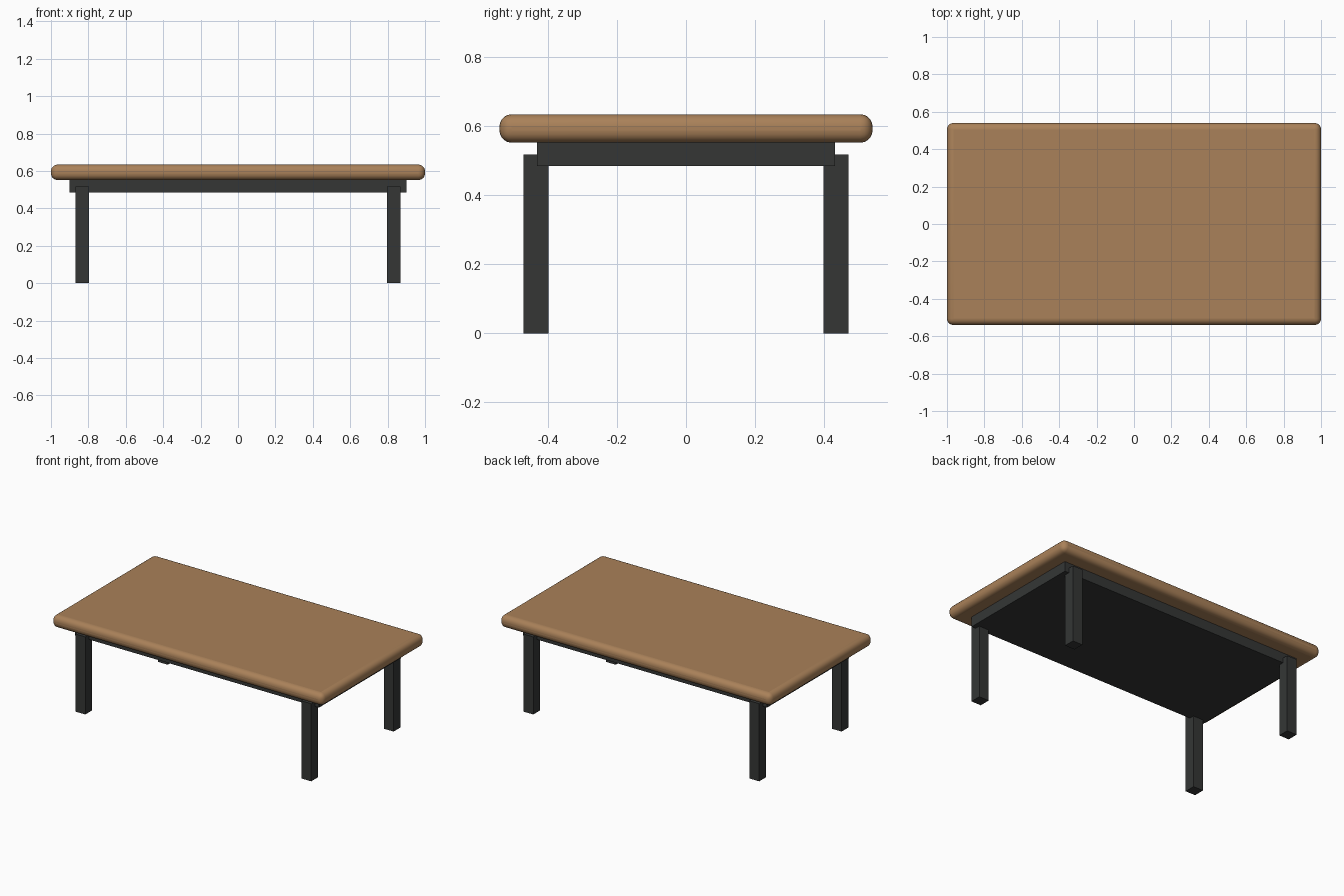
import bpy

if "Cube" in bpy.data.objects:
    bpy.data.objects.remove(bpy.data.objects["Cube"])


def material(name, color):
    mat = bpy.data.materials.new(name)
    mat.diffuse_color = color
    mat.use_nodes = True
    mat.node_tree.nodes["Principled BSDF"].inputs["Base Color"].default_value = mat.diffuse_color
    return mat


wood = material("wood", (0.40, 0.22, 0.10, 1))
dark = material("dark_metal", (0.035, 0.037, 0.036, 1))


def box(name, center, size, mat):
    bpy.ops.mesh.primitive_cube_add(size=1, location=center)
    obj = bpy.context.object
    obj.name = name
    obj.scale = size
    bpy.ops.object.transform_apply(location=False, rotation=False, scale=True)
    obj.data.materials.append(mat)
    return obj


# Rounded wooden slab
top = box("table_top", (0, 0, 0.593), (2.0, 1.08, 0.082), wood)
bevel = top.modifiers.new("rounded_edges", 'BEVEL')
bevel.width = 0.035
bevel.segments = 5
bpy.ops.object.shade_smooth_by_angle()

# Solid support panel under the top
box("under_panel", (0, 0, 0.5185), (1.80, 0.864, 0.067), dark)

# Four square legs, standing slightly proud of the panel
for side, sx in (("left", -1), ("right", 1)):
    for end, sy in (("front", -1), ("back", 1)):
        box(f"{end}_{side}_leg", (sx * 0.833, sy * 0.434, 0.2585),
            (0.073, 0.073, 0.517), dark)
